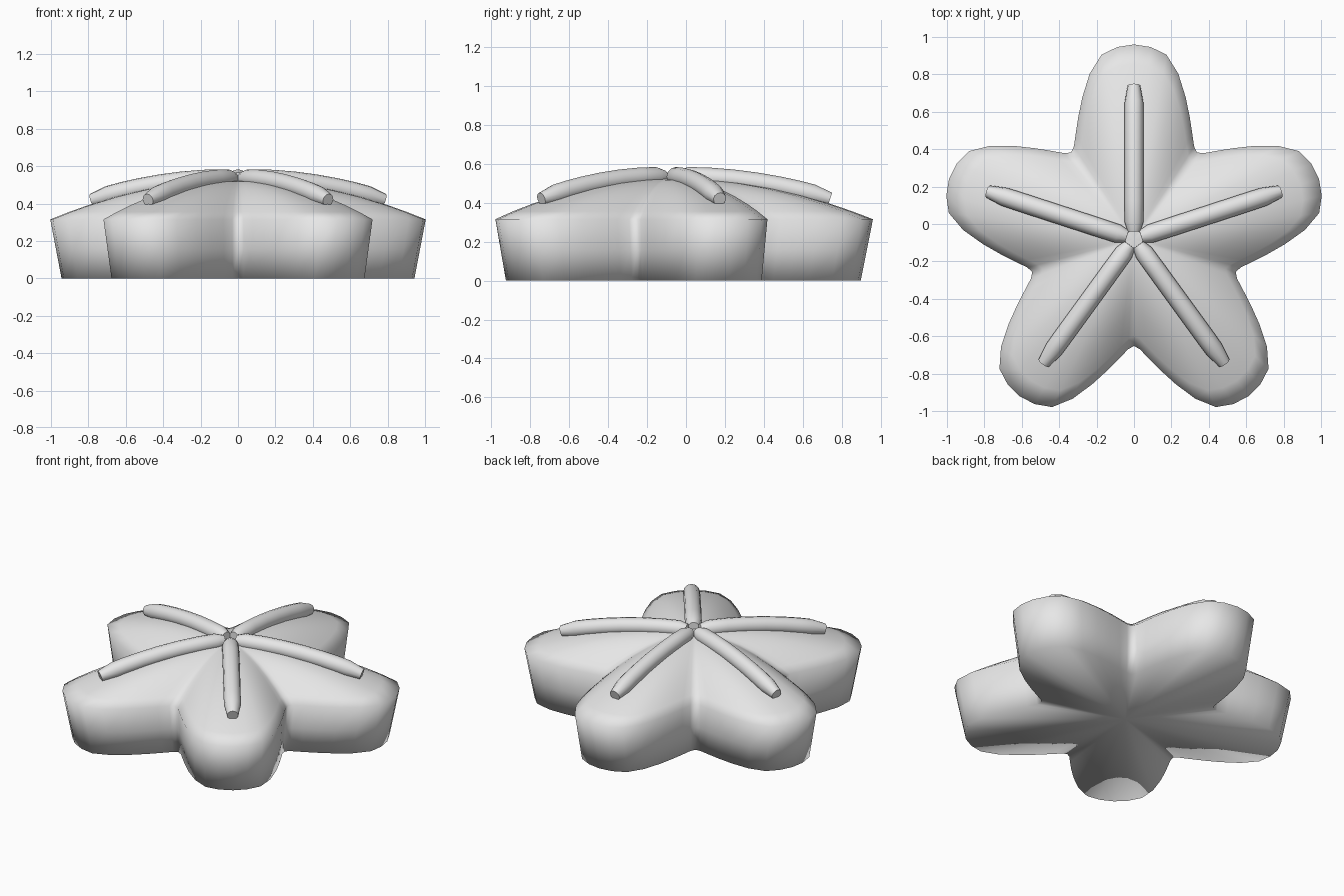
import bpy, bmesh, math
from mathutils import Vector

if "Cube" in bpy.data.objects:
    bpy.data.objects.remove(bpy.data.objects["Cube"])

CENTRE_Y = -0.08
TOP, RIM = 0.525, 0.315

grey = bpy.data.materials.new("light_grey")
grey.diffuse_color = (0.8, 0.8, 0.8, 1)
grey.use_nodes = True
grey.node_tree.nodes["Principled BSDF"].inputs["Base Color"].default_value = grey.diffuse_color

# half a lobe of the outline: degrees from the arm axis, radius
HALF = [(0, 1.04), (5, 1.03), (10, 1.0), (15, 0.915), (20, 0.807),
        (24.5, 0.718), (29, 0.643), (33, 0.59), (36, 0.572)]
LOBE = [(-a, r) for a, r in HALF[:0:-1]] + HALF[:-1]
OUTLINE = [(math.radians(90 + 72 * k + a), r) for k in range(5) for a, r in LOBE]


def dome(t):
    return TOP - (TOP - RIM) * t * t


def finish(bm, name):
    bmesh.ops.recalc_face_normals(bm, faces=bm.faces)
    me = bpy.data.meshes.new(name)
    bm.to_mesh(me)
    bm.free()
    me.materials.append(grey)
    ob = bpy.data.objects.new(name, me)
    bpy.context.collection.objects.link(ob)
    me.shade_smooth()
    return ob


def bridge(bm, a, b):
    n = len(a)
    for i in range(n):
        bm.faces.new((a[i], a[(i + 1) % n], b[(i + 1) % n], b[i]))


def fan(bm, ring, z):
    c = bm.verts.new((0, CENTRE_Y, z))
    for i in range(len(ring)):
        bm.faces.new((ring[i], ring[(i + 1) % len(ring)], c))


# domed five-lobed body: rings from the base, up the wall, to the crown
bm = bmesh.new()
levels = [(0.94, 0.0), (0.97, 0.157)]
levels += [(t, dome(t)) for t in (1, 0.9, 0.8, 0.65, 0.5, 0.35, 0.2, 0.08)]
rings = [[bm.verts.new((r * s * math.cos(a), CENTRE_Y + r * s * math.sin(a), z))
          for a, r in OUTLINE] for s, z in levels]
for lower, upper in zip(rings, rings[1:]):
    bridge(bm, lower, upper)
fan(bm, rings[-1], TOP)
fan(bm, rings[0], 0)
finish(bm, "star_body")


# raised rib along each arm, tapered at both ends
def rib(k):
    ang = math.radians(90 + 72 * k)
    out = Vector((math.cos(ang), math.sin(ang), 0))
    side = Vector((-out.y, out.x, 0))
    bm = bmesh.new()
    rings = []
    for d, rad in ((0.04, 0.034), (0.09, 0.05), (0.2, 0.051), (0.32, 0.051),
                   (0.44, 0.051), (0.56, 0.051), (0.66, 0.051), (0.73, 0.05),
                   (0.82, 0.034)):
        slope = math.atan(2 * (TOP - RIM) * d / 1.04 ** 2)
        up = out * math.sin(slope) + Vector((0, 0, math.cos(slope)))
        c = out * d + Vector((0, CENTRE_Y, dome(d / 1.04) + 0.008 + 0.02 * d))
        rings.append([bm.verts.new(c + side * rad * math.cos(u) + up * rad * math.sin(u))
                      for u in (math.tau * i / 12 for i in range(12))])
    for a, b in zip(rings, rings[1:]):
        bridge(bm, a, b)
    bm.faces.new(rings[0])
    bm.faces.new(rings[-1])
    return finish(bm, f"arm_rib_{k + 1}")


ribs = [rib(k) for k in range(5)]
bpy.ops.object.select_all(action='DESELECT')
for ob in ribs:
    ob.select_set(True)
bpy.context.view_layer.objects.active = ribs[0]
bpy.ops.object.shade_smooth_by_angle(angle=math.radians(40))
